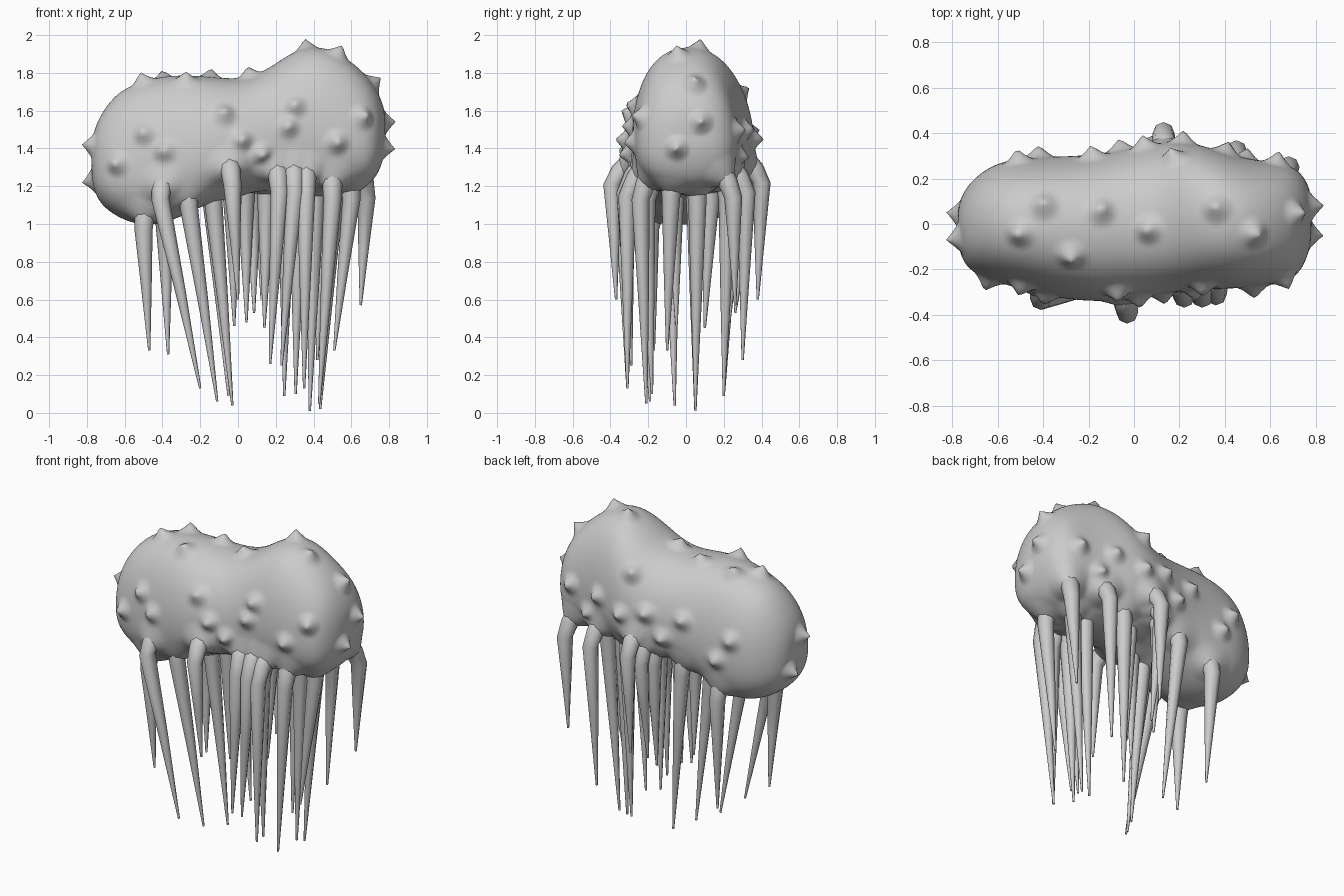
import bpy, bmesh, math
from mathutils import Vector
from mathutils.bvhtree import BVHTree

if "Cube" in bpy.data.objects:
    bpy.data.objects.remove(bpy.data.objects["Cube"])


def add_object(name, bm, angle=50):
    bmesh.ops.recalc_face_normals(bm, faces=bm.faces[:])
    me = bpy.data.meshes.new(name)
    bm.to_mesh(me)
    bm.free()
    ob = bpy.data.objects.new(name, me)
    bpy.context.collection.objects.link(ob)
    bpy.ops.object.select_all(action='DESELECT')
    ob.select_set(True)
    bpy.context.view_layer.objects.active = ob
    bpy.ops.object.shade_smooth_by_angle(angle=math.radians(angle))
    return ob


def skin(bm, rings):
    # bridge successive rings and cap both ends with fans
    n = len(rings[0])
    rows = [[bm.verts.new(p) for p in r] for r in rings]
    for a, b in zip(rows, rows[1:]):
        for i in range(n):
            j = (i + 1) % n
            bm.faces.new((a[i], a[j], b[j], b[i]))
    for row in (rows[0], rows[-1]):
        c = bm.verts.new(sum((v.co for v in row), Vector()) / n)
        for i in range(n):
            bm.faces.new((row[i], row[(i + 1) % n], c))


def circle(c, axis, r, n=8):
    q = Vector((0, 0, -1)).rotation_difference(axis)
    return [c + q @ Vector((r * math.cos(2 * math.pi * i / n),
                            r * math.sin(2 * math.pi * i / n), 0)) for i in range(n)]


# Body: egg-shaped sections along x (x, bottom, top, front y, back y)
sections = [
    (-.775, 1.22, 1.45, -.10, .08), (-.74, 1.11, 1.57, -.20, .17),
    (-.64, 1.03, 1.71, -.25, .26), (-.50, .98, 1.77, -.29, .30),
    (-.34, 1.01, 1.80, -.33, .30), (-.16, 1.11, 1.79, -.35, .31),
    (.0, 1.16, 1.77, -.33, .34), (.14, 1.17, 1.81, -.31, .37),
    (.28, 1.17, 1.92, -.29, .36), (.42, 1.16, 1.96, -.29, .31),
    (.56, 1.16, 1.90, -.28, .28), (.68, 1.19, 1.80, -.26, .27),
    (.745, 1.26, 1.70, -.20, .22), (.78, 1.38, 1.60, -.09, .14)]
SEG = 18
rings = []
for x, zb, zt, y0, y1 in sections:
    zm, yc, w = zb + .39 * (zt - zb), (y0 + y1) / 2, (y1 - y0) / 2
    ring = []
    for i in range(SEG):
        t = 2 * math.pi * i / SEG
        s, c = math.sin(t), math.cos(t)
        y = yc + w * math.copysign(abs(s) ** .85, s)
        z = zm + (zt - zm) * c if c > 0 else zm - (zm - zb) * abs(c) ** .8
        ring.append(Vector((x, y, z)))
    rings.append(ring)
bm = bmesh.new()
skin(bm, rings)
body = add_object("body", bm, 180)
sub = body.modifiers.new("smooth", 'SUBSURF')
sub.levels = sub.render_levels = 3
bpy.context.view_layer.objects.active = body
bpy.ops.object.modifier_apply(modifier="smooth")
bm = bmesh.new()
bm.from_mesh(body.data)
tree = BVHTree.FromBMesh(bm)

# Tentacles: elbow (x, y, z) then tip (x, y, z)
tentacles = [
    (-.50, -.19, 1.00, -.47, -.17, .33), (-.39, .24, 1.05, -.37, .21, .31),
    (-.41, -.33, 1.16, -.20, -.31, .13), (-.26, -.24, 1.12, -.11, -.19, .06),
    (-.14, .24, 1.15, -.05, .20, .09), (-.13, -.08, 1.14, -.03, -.06, .04),
    (-.03, -.06, 1.15, -.02, -.05, .46), (-.03, -.39, 1.24, .00, -.37, .60),
    (.04, .27, 1.18, .045, .23, .48), (.08, .34, 1.20, .085, .26, .53),
    (.13, .40, 1.25, .125, .38, .60), (.15, .13, 1.16, .14, .10, .45),
    (.22, -.32, 1.20, .17, -.30, .26), (.30, -.32, 1.20, .23, -.29, .25),
    (.26, .22, 1.16, .245, .20, .09), (.32, -.21, 1.15, .305, -.18, .10),
    (.36, -.31, 1.18, .35, -.31, .13), (.41, .05, 1.14, .38, .05, .01),
    (.45, .32, 1.20, .42, .30, .28), (.50, -.24, 1.16, .43, -.21, .05),
    (.51, .06, 1.14, .435, .05, .02),
    (.60, -.08, 1.16, .51, -.10, .33), (.68, .25, 1.17, .65, .26, .57)]

# Warts: flared points pulled out of the skin near these places
warts = [
    (-.52, -.05, 1.81), (-.40, .10, 1.82), (-.28, -.18, 1.84), (-.14, .08, 1.87),
    (.05, -.03, 1.84), (.35, .08, 2.0), (.55, -.05, 1.94), (.75, .05, 1.77),
    (.82, .08, 1.54), (.80, -.05, 1.40), (-.82, -.07, 1.42), (-.82, .05, 1.22),
    (-.52, -.36, 1.50), (-.66, -.30, 1.32), (-.40, -.36, 1.39), (-.07, -.34, 1.60),
    (.03, -.40, 1.45), (.14, -.38, 1.36), (.30, -.34, 1.64), (.53, -.33, 1.43),
    (.69, -.30, 1.58), (.27, -.34, 1.52), (-.52, .36, 1.45), (-.42, .34, 1.30),
    (-.19, .36, 1.50), (-.07, .40, 1.35), (.03, .42, 1.50), (.22, .43, 1.45),
    (.42, .37, 1.50), (.50, .33, 1.35), (.64, .33, 1.50), (.17, .30, 1.70)]
pulls = []  # (centre, offset, radius, sharpness)
for p in warts:
    loc, nor, _, _ = tree.find_nearest(Vector(p))
    pulls.append((loc, nor * .058, .075, 1.5))

tb = bmesh.new()
for ex, ey, ez, tx, ty, tz in tentacles:
    elbow, tip = Vector((ex, ey, ez)), Vector((tx, ty, tz))
    loc, nor, _, _ = tree.find_nearest(Vector((ex, ey, ez + .04)))
    pulls.append((loc, (elbow - loc) * .45 + nor * .025, .13, 1.4))
    down = (tip - elbow).normalized()
    root = loc - nor * .07 + Vector((0, 0, .04))
    mid = elbow.lerp(root, .35)
    skin(tb, [circle(root, (elbow - root).normalized() + down * .7, .06),
              circle(mid, (elbow - root).normalized() + down, .054),
              circle(elbow - Vector((0, 0, .03)), down, .048),
              circle(elbow.lerp(tip, .5), down, .028),
              circle(tip, down, .006)])
add_object("tentacles", tb, 80)

# Pull the skin of the body out into warts and tentacle roots
for v in bm.verts:
    best = Vector()
    for c, off, r, k in pulls:
        d = (v.co - c).length
        if d < r:
            o = off * (1 - d / r) ** k
            if o.length > best.length:
                best = o
    v.co += best
bm.to_mesh(body.data)
bm.free()
